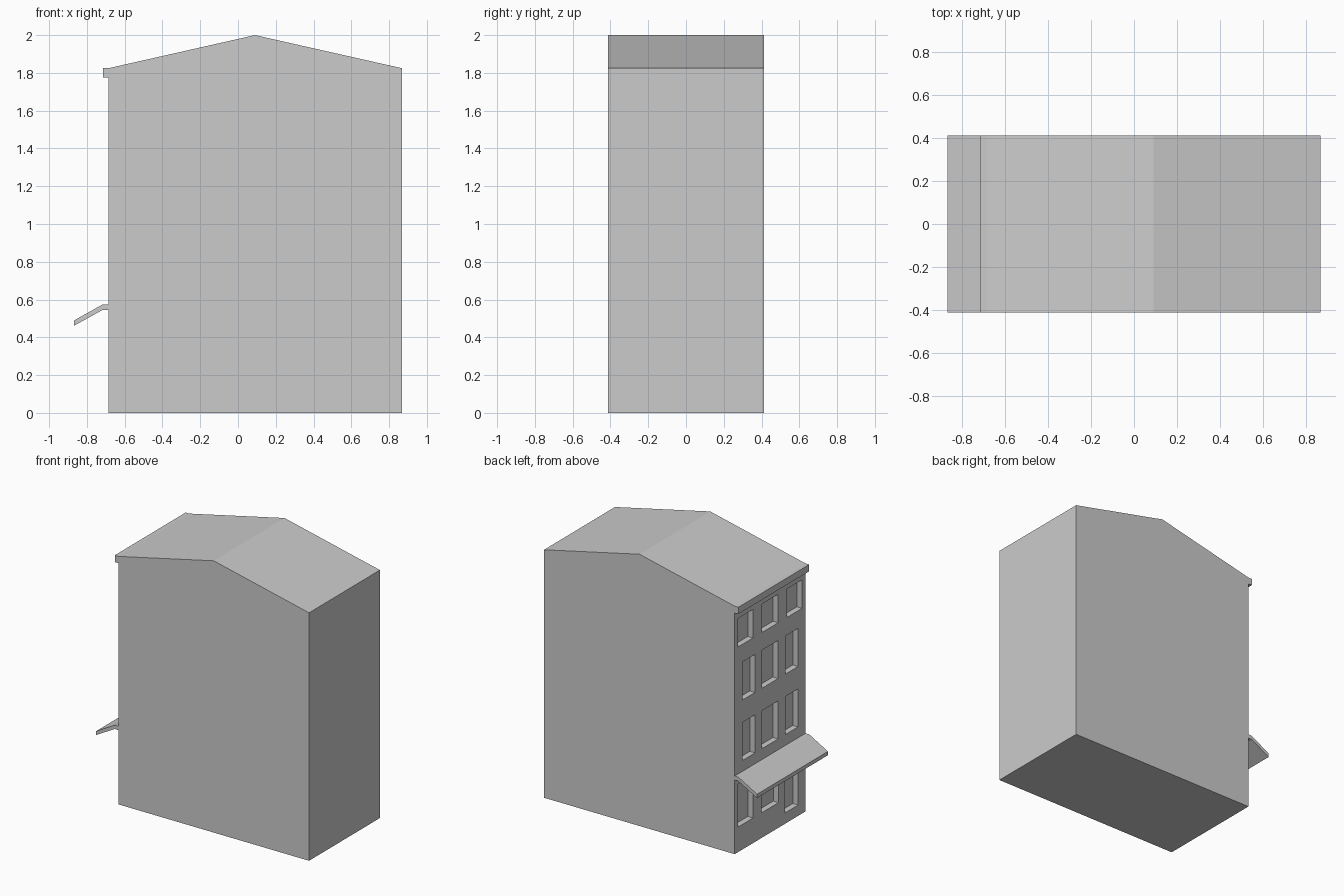
import bpy, bmesh

if "Cube" in bpy.data.objects:
    bpy.data.objects.remove(bpy.data.objects["Cube"])

HALF = 0.412      # half depth along y
FACE = -0.685     # x of the facade wall
INSET = 0.042     # window recess depth


def extrude_profile(name, pts):
    """Extrude an (x, z) outline across the full building width."""
    bm = bmesh.new()
    face = bm.faces.new([bm.verts.new((x, -HALF, z)) for x, z in pts])
    ext = bmesh.ops.extrude_face_region(bm, geom=[face])["geom"]
    verts = [v for v in ext if isinstance(v, bmesh.types.BMVert)]
    bmesh.ops.translate(bm, verts=verts, vec=(0, 2 * HALF, 0))
    bmesh.ops.recalc_face_normals(bm, faces=bm.faces)
    mesh = bpy.data.meshes.new(name)
    bm.to_mesh(mesh)
    bm.free()
    obj = bpy.data.objects.new(name, mesh)
    bpy.context.collection.objects.link(obj)
    return obj


def add_opening(bm, y, width, z0, z1):
    """Add one box to the window cutter."""
    verts = bmesh.ops.create_cube(bm, size=1)["verts"]
    bmesh.ops.scale(bm, verts=verts, vec=(2 * INSET, width, z1 - z0))
    bmesh.ops.translate(bm, verts=verts, vec=(FACE, y, (z0 + z1) / 2))


# Main block with gabled roof
building = extrude_profile("building", [
    (FACE, 0), (0.867, 0), (0.867, 1.825), (0.09, 2.0), (FACE, 1.825)])

# Window openings: centre, side offset, side width, bottom, top
bm = bmesh.new()
for offset, width, z0, z1 in [(0.285, 0.172, 1.51, 1.72),
                              (0.25, 0.148, 1.10, 1.38),
                              (0.25, 0.148, 0.655, 0.935)]:
    add_opening(bm, 0, 0.185, z0, z1)
    for side in (-1, 1):
        add_opening(bm, side * offset, width, z0, z1)
# Ground floor: two windows and a door
add_opening(bm, 0.285, 0.172, 0.185, 0.50)
add_opening(bm, 0, 0.195, 0.185, 0.50)
add_opening(bm, -0.25, 0.15, 0.08, 0.50)
mesh = bpy.data.meshes.new("window_cutter")
bm.to_mesh(mesh)
bm.free()
cutter = bpy.data.objects.new("window_cutter", mesh)
bpy.context.collection.objects.link(cutter)
cutter.hide_render = True

# Cut the recesses and discard the cutter
mod = building.modifiers.new("windows", "BOOLEAN")
mod.operation = "DIFFERENCE"
mod.solver = "EXACT"
mod.object = cutter
bpy.context.view_layer.objects.active = building
bpy.ops.object.modifier_apply(modifier=mod.name)
bpy.data.objects.remove(cutter)

# Cornice along the eave
extrude_profile("cornice", [
    (FACE, 1.775), (FACE, 1.825), (-0.715, 1.825), (-0.715, 1.775)])

# Sloping awning over the ground floor
extrude_profile("awning", [
    (FACE, 0.575), (-0.715, 0.575), (-0.867, 0.49),
    (-0.867, 0.462), (-0.715, 0.546), (FACE, 0.546)])
